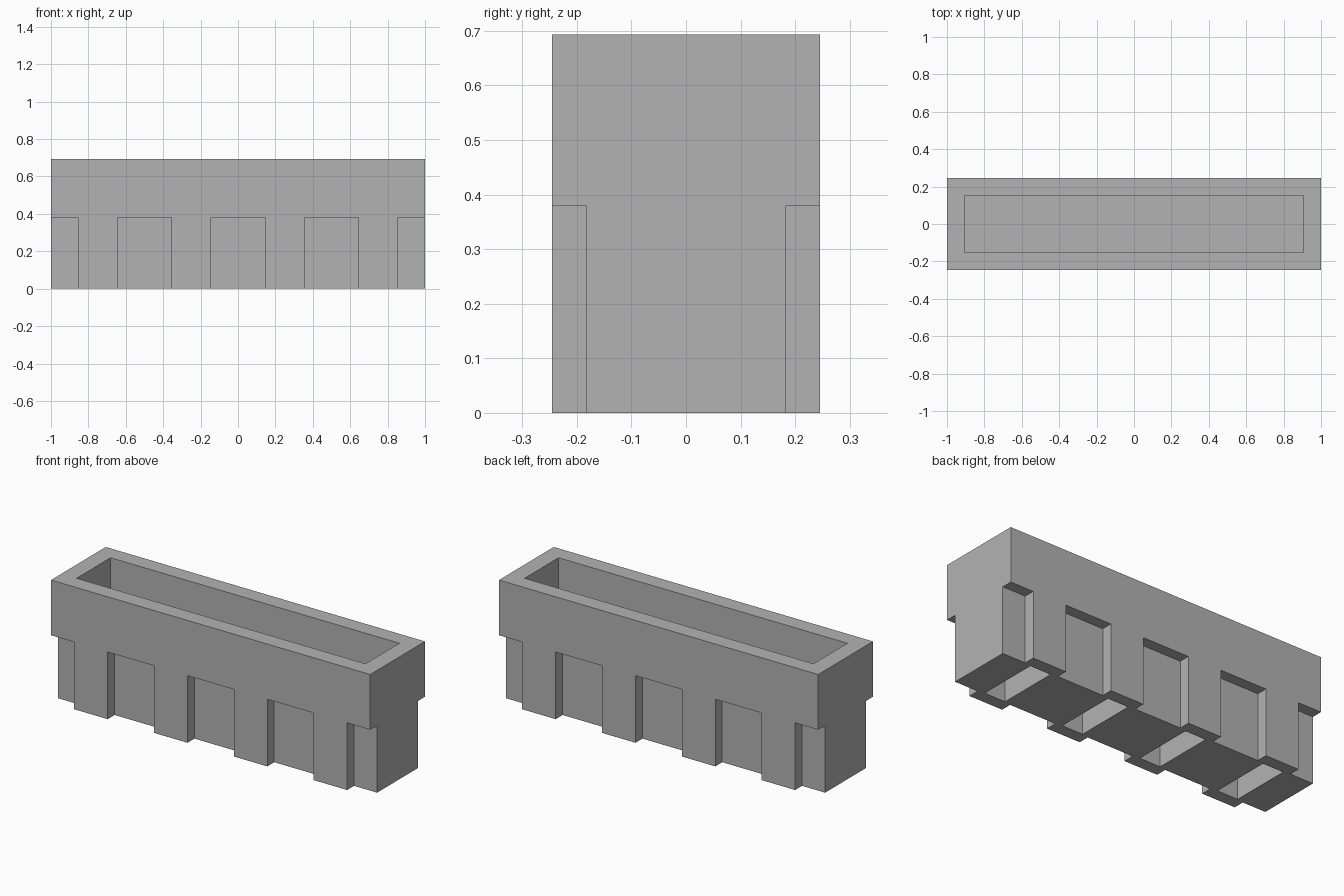
import bpy
import bmesh
from mathutils import Matrix, Vector

if "Cube" in bpy.data.objects:
    bpy.data.objects.remove(bpy.data.objects["Cube"], do_unlink=True)

HALF_X, HALF_Y, HEIGHT = 1.0, 0.245, 0.693
RECESS_Y, RECESS_TOP = 0.183, 0.38
RIB_CENTRES = (-0.75, -0.25, 0.25, 0.75)
RIB_HALF = 0.105
CAVITY_X, CAVITY_Y, CAVITY_FLOOR = 0.905, 0.152, 0.35
SOCKET_X, SOCKET_Y, SOCKET_TOP = 0.065, 0.175, 0.2
OVER = 0.05  # cutter overshoot beyond the outer faces


def add_box(bm, low, high):
    low, high = Vector(low), Vector(high)
    size = high - low
    matrix = Matrix.Translation((low + high) / 2) @ Matrix.Diagonal((*size, 1))
    bmesh.ops.create_cube(bm, size=1, matrix=matrix)


def make_object(name, boxes):
    bm = bmesh.new()
    for low, high in boxes:
        add_box(bm, low, high)
    mesh = bpy.data.meshes.new(name)
    bm.to_mesh(mesh)
    bm.free()
    obj = bpy.data.objects.new(name, mesh)
    bpy.context.collection.objects.link(obj)
    return obj


# Grey plastic
grey = bpy.data.materials.new("grey_plastic")
grey.use_nodes = True
colour = (0.45, 0.45, 0.45, 1)
grey.diffuse_color = colour
grey.node_tree.nodes["Principled BSDF"].inputs["Base Color"].default_value = colour

# Solid housing block
housing = make_object("housing", [((-HALF_X, -HALF_Y, 0), (HALF_X, HALF_Y, HEIGHT))])
housing.data.materials.append(grey)

# Open cavity in the top
cuts = [((-CAVITY_X, -CAVITY_Y, CAVITY_FLOOR), (CAVITY_X, CAVITY_Y, HEIGHT + OVER))]

# Sockets in the underside, one per rib
for x in RIB_CENTRES:
    cuts.append(((x - SOCKET_X, -SOCKET_Y, -OVER), (x + SOCKET_X, SOCKET_Y, SOCKET_TOP)))

# Recesses between the ribs on both long sides
starts = [-HALF_X - OVER] + [x + RIB_HALF for x in RIB_CENTRES]
ends = [x - RIB_HALF for x in RIB_CENTRES] + [HALF_X + OVER]
for x0, x1 in zip(starts, ends):
    cuts.append(((x0, RECESS_Y, -OVER), (x1, HALF_Y + OVER, RECESS_TOP)))
    cuts.append(((x0, -HALF_Y - OVER, -OVER), (x1, -RECESS_Y, RECESS_TOP)))

# Carve the housing, then discard the cutter
cutter = make_object("housing_cutter", cuts)
cutter.hide_render = True
carve = housing.modifiers.new("carve", "BOOLEAN")
carve.operation = "DIFFERENCE"
carve.solver = "EXACT"
carve.object = cutter
depsgraph = bpy.context.evaluated_depsgraph_get()
carved = bpy.data.meshes.new_from_object(housing.evaluated_get(depsgraph))
housing.modifiers.clear()
housing.data = carved
housing.data.materials.clear()
housing.data.materials.append(grey)
for face in housing.data.polygons:
    face.material_index = 0
bpy.data.objects.remove(cutter, do_unlink=True)
